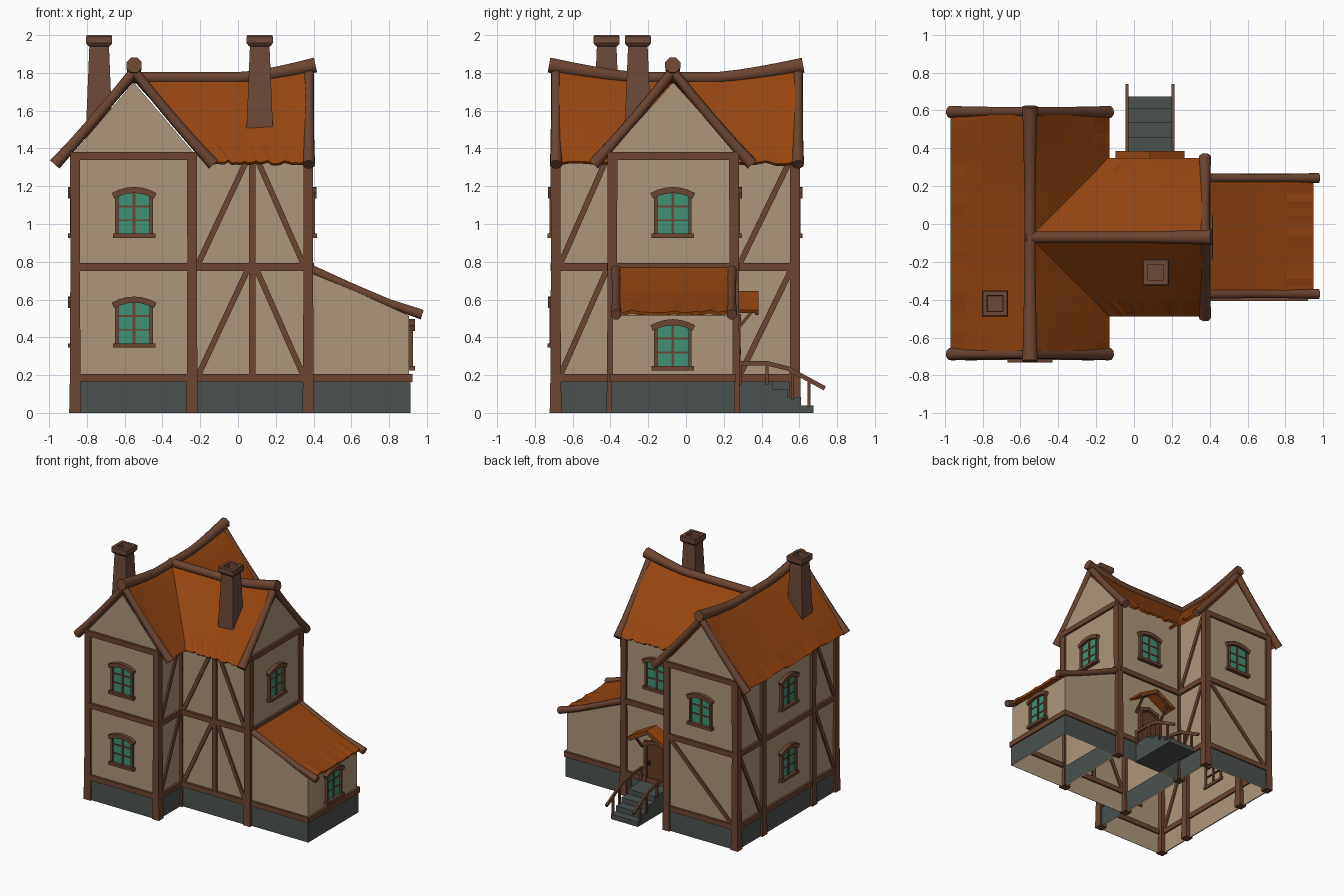
import bpy, bmesh, math, random
from mathutils import Vector as V

if "Cube" in bpy.data.objects:
    bpy.data.objects.remove(bpy.data.objects["Cube"])

random.seed(4)

def mat(name, c):
    m = bpy.data.materials.new(name)
    m.diffuse_color = (*c, 1)
    m.use_nodes = True
    m.node_tree.nodes["Principled BSDF"].inputs["Base Color"].default_value = m.diffuse_color
    return m

PLASTER = mat("plaster beige", (0.42, 0.305, 0.20))
WOOD = mat("timber brown", (0.15, 0.06, 0.032))
TILE = mat("roof orange", (0.31, 0.06, 0.005))
STONE = mat("foundation grey", (0.07, 0.085, 0.078))
GLASS = mat("window teal", (0.05, 0.28, 0.18))
BRICK = mat("chimney brown", (0.15, 0.068, 0.042))
DOOR = mat("door brown", (0.12, 0.045, 0.02))
IRON = mat("iron dark", (0.02, 0.02, 0.02))

class Part:
    """Collects geometry for one named object."""
    def __init__(self, name, material):
        self.name, self.mat, self.bm = name, material, bmesh.new()

    def skin(self, rings, cap=True, closed=True):
        vs = [[self.bm.verts.new(p) for p in r] for r in rings]
        n = len(vs[0])
        for a, b in zip(vs, vs[1:]):
            for k in range(n if closed else n - 1):
                self.bm.faces.new((a[k], a[(k + 1) % n], b[(k + 1) % n], b[k]))
        if cap:
            self.bm.faces.new(vs[0])
            self.bm.faces.new(vs[-1])

    def sweep(self, path, w, d=None, hint=(0, 0, 1), sides=4, scale=None):
        """Beam along a path: w across, d along the hint direction."""
        path, hint, d = [V(p) for p in path], V(hint), d or w
        rings = []
        for i, p in enumerate(path):
            t = (path[min(i + 1, len(path) - 1)] - path[max(i - 1, 0)]).normalized()
            s = t.cross(hint).normalized()
            n = s.cross(t)
            f = 0.5 / math.cos(math.pi / sides) * (scale[i] if scale else 1)
            angs = [(k + 0.5) * 2 * math.pi / sides for k in range(sides)]
            rings.append([p + s * (w * f * math.cos(a)) + n * (d * f * math.sin(a)) for a in angs])
        self.skin(rings)

    def box(self, lo, hi):
        self.skin([[(lo[0], lo[1], z), (hi[0], lo[1], z), (hi[0], hi[1], z), (lo[0], hi[1], z)]
                   for z in (lo[2], hi[2])])

    def sheet(self, fn, nu, nv):
        self.skin([[fn(i / nu, j / nv) for j in range(nv + 1)] for i in range(nu + 1)],
                  cap=False, closed=False)

    def done(self, smooth=False, thick=0):
        bmesh.ops.remove_doubles(self.bm, verts=self.bm.verts, dist=1e-5)
        bmesh.ops.recalc_face_normals(self.bm, faces=self.bm.faces)
        me = bpy.data.meshes.new(self.name)
        self.bm.to_mesh(me)
        self.bm.free()
        me.materials.append(self.mat)
        if smooth:
            me.shade_smooth()
            me.set_sharp_from_angle(angle=math.radians(50))
        ob = bpy.data.objects.new(self.name, me)
        bpy.context.collection.objects.link(ob)
        if thick:
            m = ob.modifiers.new("thickness", 'SOLIDIFY')
            m.thickness, m.offset = thick, 0

def wall(axis, pos, sign):
    """Maps (u, z, outward distance) onto a wall plane; u is the world coordinate."""
    def m(u, z, d=0):
        return V((u, pos + sign * d, z)) if axis == 'y' else V((pos + sign * d, u, z))
    m.n = m(0, 0, 1) - m(0, 0, 0)
    return m

FRONT_A, BACK_A = wall('y', -0.70, -1), wall('y', 0.585, 1)
LEFT_A, RIGHT_A = wall('x', -0.868, -1), wall('x', -0.237, 1)
FRONT_B, BACK_B, RIGHT_B = wall('y', -0.40, -1), wall('y', 0.265, 1), wall('x', 0.385, 1)
FRONT_C, BACK_C, RIGHT_C = wall('y', -0.388, -1), wall('y', 0.248, 1), wall('x', 0.905, 1)

# Plaster walls, open underneath
def house_shell(name, fn, half, s0, s1, caps):
    p = Part(name, PLASTER)
    prof = [(-half, 0), (-half, 1.38), (0, 1.75), (half, 1.38), (half, 0)]
    for sd in (-half, half):
        p.bm.faces.new([p.bm.verts.new(fn(sd, s, z)) for s, z in ((s0, 0), (s1, 0), (s1, 1.38), (s0, 1.38))])
    for s in caps:
        p.bm.faces.new([p.bm.verts.new(fn(o, s, z)) for o, z in prof])
    p.done()

house_shell("main_wing_walls", lambda o, s, z: (-0.5525 + o, s, z), 0.3155, -0.70, 0.585, (-0.70, 0.585))
house_shell("side_wing_walls", lambda o, s, z: (s, -0.0675 + o, z), 0.3325, -0.237, 0.385, (0.385,))
p = Part("lean_to_walls", PLASTER)
p.skin([[(0.385, y, 0), (0.385, y, 0.75), (0.905, y, 0.515), (0.905, y, 0)] for y in (-0.388, 0.248)], closed=False)
p.done()

# Stone foundation skirts
p = Part("foundation", STONE)
for x0, x1, y0, y1 in ((-0.876, -0.229, -0.708, 0.593), (-0.24, 0.393, -0.408, 0.273), (0.38, 0.913, -0.396, 0.256)):
    p.skin([[(x0, y0, z), (x1, y0, z), (x1, y1, z), (x0, y1, z)] for z in (0, 0.17)], cap=False)
p.done()

# Timber frame: posts, rails and braces
p = Part("corner_posts", WOOD)
for x, y in [(x, y) for x in (-0.862, -0.243) for y in (-0.69, -0.39, 0.255, 0.577)] + [(0.372, -0.39), (0.372, 0.255)]:
    p.sweep([(x, y, 0), (x, y, 0.2), (x, y, 0.8), (x, y, 1.38)], 0.053, hint=(0, 1, 0), scale=(1.2, 1.05, 0.96, 1))
p.done()

rails, braces = Part("wall_rails", WOOD), Part("wall_braces", WOOD)
def timber(part, m, u0, z0, u1, z1, w=0.042, out=0.018):
    part.sweep([m(u0, z0, out / 2 - 0.006), m(u1, z1, out / 2 - 0.006)], w, out + 0.012, m.n)
LOW, MID, TOP = 0.185, 0.773, 1.36
for m, u0, u1, zs in ((FRONT_A, -0.86, -0.24, (LOW, MID, TOP)), (BACK_A, -0.86, -0.24, (LOW, MID, TOP)),
                      (LEFT_A, -0.69, 0.58, (LOW, MID)), (RIGHT_A, -0.69, -0.39, (LOW, MID)),
                      (RIGHT_A, 0.255, 0.58, (LOW, MID)), (FRONT_B, -0.24, 0.37, (LOW, MID)),
                      (BACK_B, -0.24, 0.37, (LOW, MID)), (RIGHT_B, -0.39, 0.255, (MID, TOP)),
                      (FRONT_C, 0.39, 0.92, (LOW,)), (BACK_C, 0.39, 0.92, (LOW,)), (RIGHT_C, -0.4, 0.26, (LOW,))):
    for z in zs:
        timber(rails, m, u0, z, u1, z)
for z0, z1 in ((0.2, 0.755), (0.79, 1.345)):
    for m in (LEFT_A, RIGHT_A):
        timber(braces, m, -0.665, z0, -0.42, z1, 0.03, 0.012)
        timber(braces, m, 0.285, z0, 0.555, z1, 0.03, 0.012)
    timber(braces, FRONT_B, -0.21, z0, 0.05, z1, 0.03, 0.012)
    timber(braces, FRONT_B, 0.345, z0, 0.1, z1, 0.03, 0.012)
    timber(braces, FRONT_B, 0.075, z0, 0.075, z1, 0.036, 0.016)
timber(braces, BACK_A, -0.83, 0.2, -0.27, 0.755, 0.03, 0.012)
rails.done()
braces.done()

# Windows with arched heads
def window(m, c, b):
    arch = lambda u: b + 0.225 + 0.03 * (1 - (u / 0.11) ** 2)
    us = [-0.088 + 0.176 * k / 6 for k in range(7)]
    outline = [(0.088, b + 0.015), (-0.088, b + 0.015)] + [(u, arch(u)) for u in us]
    g = Part("window_glass", GLASS)
    g.skin([[m(c + u, z, d) for u, z in outline] for d in (0.001, 0.007)])
    g.done()
    f = Part("window_frame", WOOD)
    f.sweep([m(c + u * 1.27, arch(u * 1.27), 0.014) for u in us], 0.032, 0.034, m.n)
    timber(f, m, c - 0.112, b + 0.012, c + 0.112, b + 0.012, 0.023, 0.032)
    for s in (-1, 1):
        timber(f, m, c + s * 0.091, b + 0.02, c + s * 0.091, b + 0.23, 0.018, 0.022)
    timber(f, m, c, b + 0.02, c, b + 0.25, 0.015, 0.014)
    for z in (0.095, 0.168):
        timber(f, m, c - 0.09, b + z, c + 0.09, b + z, 0.010, 0.012)
    f.done()

for m, c, b in ((FRONT_A, -0.55, 0.345), (FRONT_A, -0.55, 0.925), (LEFT_A, -0.07, 0.345), (LEFT_A, -0.07, 0.925),
                (BACK_A, -0.55, 0.925), (BACK_B, 0.075, 0.925), (RIGHT_B, -0.07, 0.925), (RIGHT_C, -0.07, 0.225)):
    window(m, c, b)

# Main roofs with swayed ridges and ragged eaves
def ridge_a(y):
    return 1.765 + 0.06 * max(0, (abs(y + 0.05) - 0.22) / 0.42) ** 1.3
def ridge_b(x):
    return 1.765 + 0.06 * max(0, (x - 0.03) / 0.35) ** 1.3

def roof(name, to_world, ridge, start_ridge, start_eave, end):
    p = Part(name, TILE)
    for side in (-1, 1):
        def pt(i, f):
            s0 = start_ridge + (start_eave - start_ridge) * f
            s = s0 + (end - s0) * i
            z = ridge(s) + (1.325 - ridge(s)) * f + (random.uniform(-0.012, 0.008) if f == 1 else 0)
            return to_world(side * 0.413 * f, s, z)
        p.sheet(pt, 24, 5)
    p.done(thick=0.018)

main = lambda o, s, z: (-0.55 + o, s, z)
wing = lambda o, s, z: (s, -0.07 + o, z)
roof("main_roof", main, ridge_a, -0.675, -0.675, 0.58)
roof("side_wing_roof", wing, ridge_b, -0.55, -0.137, 0.37)
p = Part("lean_to_roof", TILE)
p.sheet(lambda i, j: (0.39 + 0.555 * j, -0.365 + 0.6 * i,
                      0.765 - 0.235 * j - 0.012 * math.sin(math.pi * j) + (random.uniform(-0.008, 0.006) if j == 1 else 0)), 16, 4)
p.done(thick=0.018)

# Ridge logs and rake logs
p = Part("ridge_logs", WOOD)
for to, ridge, s0, s1 in ((main, ridge_a, -0.725, 0.62), (wing, ridge_b, -0.57, 0.41)):
    ss = [s0 + (s1 - s0) * k / 12 for k in range(13)]
    p.sweep([to(0, s, ridge(s) + 0.01) for s in ss], 0.06, sides=8,
            scale=[1 + 0.35 * (ridge(s) - 1.765) / 0.07 for s in ss])
p.done(smooth=True)
p = Part("rake_logs", WOOD)
for to, s in ((main, -0.688), (main, 0.592), (wing, 0.375)):
    for side in (-1, 1):
        p.sweep([to(side * o, s, z) for o, z in ((0, 1.81), (0.1, 1.685), (0.2, 1.564), (0.32, 1.426), (0.42, 1.315))],
                0.052, sides=8, hint=(0.1, 0.1, 1), scale=(0.95, 0.95, 1, 1.05, 1.2))
for y in (-0.37, 0.243):
    p.sweep([(0.395, y, 0.755), (0.6, y, 0.665), (0.8, y, 0.58), (0.975, y, 0.52)], 0.046, sides=8,
            scale=(1.1, 0.95, 0.95, 1.15))
p.done(smooth=True)

# Hollow square chimneys
for name, x, y in (("left_chimney", -0.735, -0.42), ("right_chimney", 0.115, -0.255)):
    p = Part(name, BRICK)
    prof = ((0.072, 1.45), (0.052, 1.94), (0.058, 1.942), (0.069, 1.957), (0.069, 1.993), (0.064, 2.0),
            (0.042, 2.0), (0.040, 1.93))
    p.skin([[(x + a * r, y + b * r, z) for a, b in ((-1, -1), (1, -1), (1, 1), (-1, 1))] for r, z in prof])
    p.done()

# Back door with frame and handle
DX = 0.085
p = Part("door", DOOR)
p.skin([[BACK_B(DX + u, z, d) for u, z in ((-0.075, 0.17), (0.075, 0.17), (0.075, 0.46), (0, 0.49), (-0.075, 0.46))]
        for d in (0.001, 0.009)])
p.done()
p = Part("door_frame", WOOD)
for s in (-1, 1):
    timber(p, BACK_B, DX + s * 0.085, 0.17, DX + s * 0.085, 0.5, 0.024, 0.024)
    timber(p, BACK_B, DX + s * 0.095, 0.475, DX, 0.51, 0.028, 0.026)
    p.sweep([(DX + s * 0.12, 0.27, 0.44), (DX + s * 0.12, 0.36, 0.55)], 0.016)
    p.sweep([(DX, 0.375, 0.622), (DX + s * 0.165, 0.375, 0.527)], 0.018, 0.022)
p.done()
p = Part("door_handle", IRON)
p.box((DX + 0.045, 0.27, 0.31), (DX + 0.06, 0.29, 0.34))
p.done()

# Door canopy
p = Part("door_canopy", TILE)
for s in (-1, 1):
    p.sheet(lambda i, j: (DX + s * 0.178 * j, 0.26 + 0.125 * i, 0.637 - 0.1 * j), 1, 3)
p.done(thick=0.016)

# Stone steps and handrails
p = Part("steps", STONE)
for y0, y1, z in ((0.26, 0.46, 0.165), (0.45, 0.54, 0.125), (0.53, 0.61, 0.083), (0.60, 0.675, 0.04)):
    p.box((DX - 0.122, y0, 0), (DX + 0.122, y1, z))
p.done()
p = Part("handrails", WOOD)
for x in (DX - 0.122, DX + 0.122):
    p.sweep([(x, 0.27, 0.262), (x, 0.43, 0.262), (x, 0.54, 0.235), (x, 0.735, 0.13)], 0.016, 0.024)
    for y, z0, z1 in ((0.285, 0.15, 0.26), (0.43, 0.15, 0.26), (0.565, 0.07, 0.22), (0.65, 0.03, 0.175)):
        p.sweep([(x, y, z0), (x, y, z1)], 0.016, hint=(0, 1, 0))
p.done()
